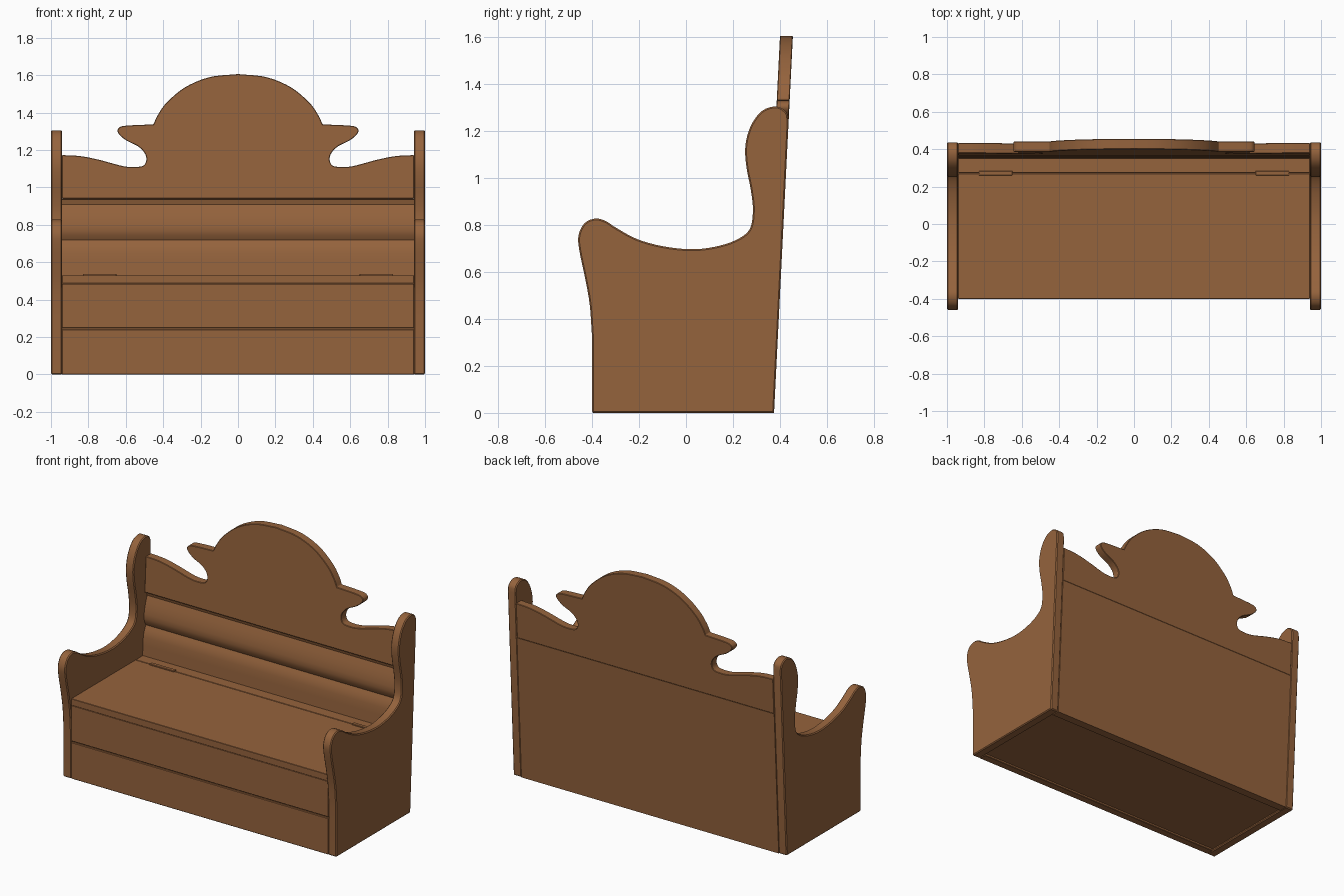
import bpy, bmesh, math
from mathutils import Vector

if "Cube" in bpy.data.objects:
    bpy.data.objects.remove(bpy.data.objects["Cube"])

wood = bpy.data.materials.new("brown wood")
wood.use_nodes = True
COLOUR = (0.30, 0.125, 0.046, 1)
wood.diffuse_color = COLOUR
wood.node_tree.nodes["Principled BSDF"].inputs["Base Color"].default_value = COLOUR

HALF = 0.94      # half width between the side panels
THICK = 0.055    # board thickness
SEAT = 0.53      # seat height


def back_y(z):
    """Leaning rear plane of the bench."""
    return 0.375 + 0.05 * z


def smooth(points, steps=5):
    """Rounded path through the points."""
    pts = [Vector(p) for p in points]
    pts = [2 * pts[0] - pts[1]] + pts + [2 * pts[-1] - pts[-2]]
    path = []
    for a, b, c, d in zip(pts, pts[1:], pts[2:], pts[3:]):
        for i in range(steps):
            t = i / steps
            path.append(0.5 * (2 * b + (c - a) * t + (2 * a - 5 * b + 4 * c - d) * t ** 2
                               + (3 * b - a - 3 * c + d) * t ** 3))
    return path + [pts[-2]]


def prism(name, start, end, bevel=0.004):
    """Solid between two matching outlines, with eased sharp edges."""
    bm = bmesh.new()
    a = [bm.verts.new(p) for p in start]
    b = [bm.verts.new(p) for p in end]
    bm.faces.new(a)
    bm.faces.new(b[::-1])
    for i in range(len(a)):
        j = (i + 1) % len(a)
        bm.faces.new((a[i], b[i], b[j], a[j]))
    bmesh.ops.recalc_face_normals(bm, faces=bm.faces)
    if bevel:
        sharp = [e for e in bm.edges if e.calc_face_angle(0) > math.radians(45)]
        bmesh.ops.bevel(bm, geom=sharp, offset=bevel, segments=1, affect='EDGES',
                        clamp_overlap=True)
    mesh = bpy.data.meshes.new(name)
    bm.to_mesh(mesh)
    bm.free()
    mesh.materials.append(wood)
    ob = bpy.data.objects.new(name, mesh)
    bpy.context.collection.objects.link(ob)
    bpy.ops.object.select_all(action='DESELECT')
    ob.select_set(True)
    bpy.context.view_layer.objects.active = ob
    bpy.ops.object.shade_smooth_by_angle(angle=math.radians(30))
    return ob


def along_x(name, profile, x0, x1, bevel=0.004):
    """Sweep a (y, z) profile from x0 to x1."""
    return prism(name, [(x0, y, z) for y, z in profile],
                 [(x1, y, z) for y, z in profile], bevel)


def board(name, x0, x1, y0, y1, z0, z1, bevel=0.002):
    return along_x(name, [(y0, z0), (y1, z0), (y1, z1), (y0, z1)], x0, x1, bevel)


# Side panels with scrolled arm and tall rear post
side = smooth([
    (back_y(1.24), 1.24), (0.428, 1.28), (0.385, 1.305), (0.325, 1.287), (0.277, 1.225),
    (0.253, 1.14), (0.257, 1.05), (0.276, 0.95), (0.285, 0.86), (0.27, 0.78),
    (0.21, 0.735), (0.12, 0.707), (0.02, 0.697), (-0.10, 0.71), (-0.21, 0.741),
    (-0.30, 0.79), (-0.34, 0.816), (-0.385, 0.828), (-0.432, 0.808), (-0.458, 0.755),
    (-0.454, 0.69), (-0.43, 0.575), (-0.41, 0.46), (-0.40, 0.32)], 4)
side = [tuple(p) for p in side] + [(-0.40, 0), (back_y(0), 0)]
for name, s in (("left_side_panel", 1), ("right_side_panel", -1)):
    along_x(name, side, s * HALF, s, 0.006)

# Upper back: dome, pointed wings and sweeping shoulders
dome = smooth([(0, 1.606), (0.15, 1.59), (0.28, 1.537), (0.38, 1.455), (0.43, 1.385),
               (0.452, 1.337)])
wing = smooth([(0.455, 1.337), (0.60, 1.33), (0.638, 1.317), (0.64, 1.29), (0.60, 1.253),
               (0.535, 1.22), (0.50, 1.185), (0.49, 1.15), (0.502, 1.12), (0.535, 1.11),
               (0.61, 1.113), (0.74, 1.147), (0.84, 1.167), (HALF, 1.173)])
half = [tuple(p) for p in dome + wing] + [(HALF, 0.94)]
outline = half + [(-x, z) for x, z in half[:0:-1]]
prism("upper_back", [(x, back_y(z) - THICK, z) for x, z in outline],
      [(x, back_y(z), z) for x, z in outline], 0.004)

# Lower back with two moulded coves: depth of the face at each height
moulding = [(0.94, 0.0), (0.935, 0.02), (0.91, 0.028), (0.875, 0.017), (0.84, 0.008),
            (0.80, 0.002), (0.77, 0.002), (0.745, 0.009), (0.72, 0.024), (0.70, 0.015),
            (0.68, 0.007), (0.65, 0.001), (0.60, 0.0), (0.0, 0.0)]
lower = [(back_y(z) - THICK + d, z) for z, d in moulding]
along_x("lower_back", lower + [(back_y(0), 0), (back_y(0.94), 0.94)], -HALF, HALF, 0)

# Seat box: two front boards with a groove, and a floor
board("lower_front_board", -HALF, HALF, -0.398, -0.345, 0, 0.241, 0.003)
board("upper_front_board", -HALF, HALF, -0.398, -0.345, 0.249, 0.485)
board("front_groove", -HALF, HALF, -0.388, -0.35, 0.235, 0.255, 0)
board("box_floor", -HALF, HALF, -0.345, back_y(0) - THICK, 0.012, 0.05)

# Hinged lid, fixed rear strip and hinges
board("seat_lid", -HALF, HALF, -0.40, 0.27, 0.486, SEAT)
board("seat_rear_strip", -HALF, HALF, 0.273, back_y(SEAT) - THICK + 0.002, 0.486, SEAT)
for name, s in (("left_hinge", 1), ("right_hinge", -1)):
    board(name, s * 0.65, s * 0.83, 0.26, 0.284, SEAT - 0.005, SEAT + 0.008)
